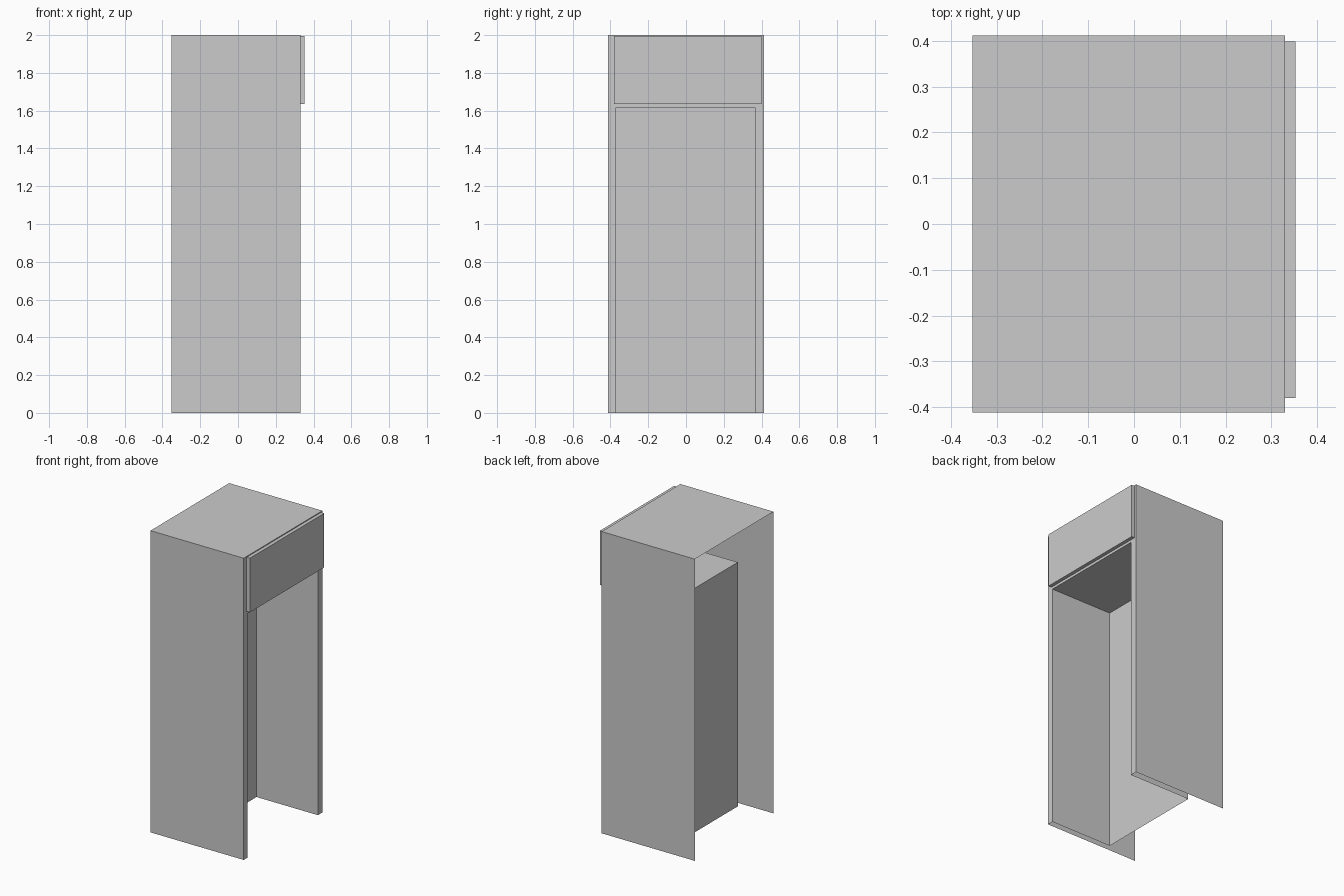
import bpy, bmesh

if "Cube" in bpy.data.objects:
    bpy.data.objects.remove(bpy.data.objects["Cube"])

BACK, FRONT, NICHE_BACK = -0.353, 0.33, -0.12


def make_object(name, bm):
    mesh = bpy.data.meshes.new(name)
    bm.to_mesh(mesh)
    bm.free()
    obj = bpy.data.objects.new(name, mesh)
    bpy.context.collection.objects.link(obj)
    return obj


def arch(bm, x, y0, y1, top):
    """Upside-down U of four points, open at the floor."""
    return [bm.verts.new((x, y, z)) for y, z in ((y0, 0), (y0, top), (y1, top), (y1, 0))]


# Cabinet shell: outer skin, front frame and niche, open at back and floor
bm = bmesh.new()
outer, niche = (-0.412, 0.412, 2.0), (-0.371, 0.365, 1.618)
rings = [arch(bm, BACK, *outer), arch(bm, FRONT, *outer),
         arch(bm, FRONT, *niche), arch(bm, NICHE_BACK, *niche)]
for a, b in zip(rings, rings[1:]):
    for i in range(3):
        bm.faces.new((a[i], b[i], b[i + 1], a[i + 1]))
bm.faces.new(rings[-1])  # niche back wall
bmesh.ops.recalc_face_normals(bm, faces=bm.faces)
# Outer skin should face outwards
bm.faces.ensure_lookup_table()
if bm.faces[1].normal.z < 0:
    bmesh.ops.reverse_faces(bm, faces=bm.faces)
make_object("cabinet_shell", bm)

# Header panel fixed to the frame above the niche
bm = bmesh.new()
bmesh.ops.create_cube(bm, size=1)
lo, hi = (FRONT, -0.38, 1.635), (0.353, 0.399, 1.994)
for v in bm.verts:
    v.co = [hi[i] if v.co[i] > 0 else lo[i] for i in range(3)]
make_object("header_panel", bm)
